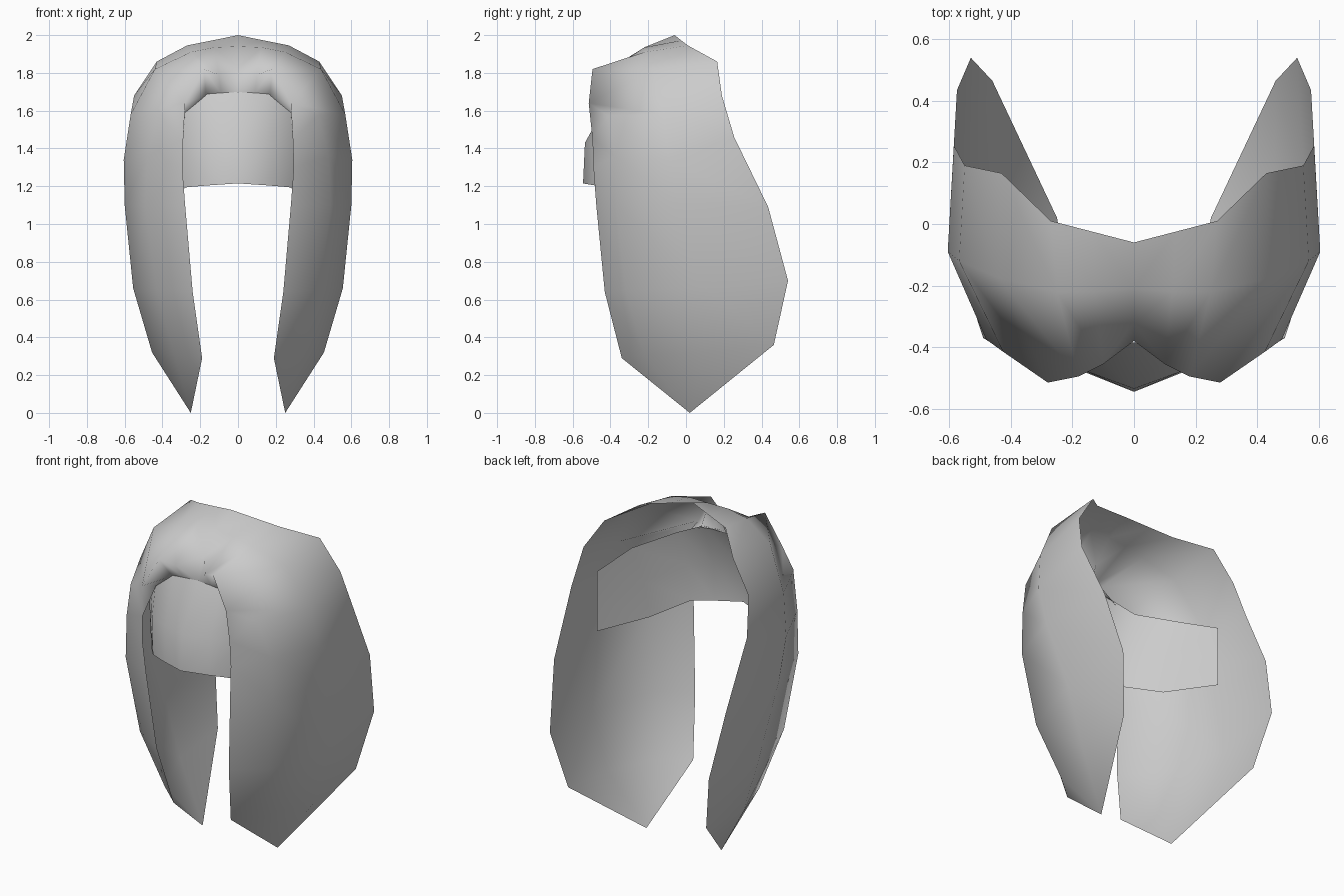
import bpy, math

mat = bpy.data.materials.new("plain grey")
mat.diffuse_color = (0.6, 0.6, 0.6, 1)


def sheet(name, strips, tip=None):
    """Skin a half sheet between point strips, then mirror it over x."""
    n = len(strips[0])
    verts = [p for s in strips for p in s]
    faces = [(i * n + j, i * n + j + 1, (i + 1) * n + j + 1, (i + 1) * n + j)
             for i in range(len(strips) - 1) for j in range(n - 1)]
    if tip:
        verts.append(tip)
        faces += [(i * n + n - 1, len(verts) - 1, (i + 1) * n + n - 1)
                  for i in range(len(strips) - 1)]
    mesh = bpy.data.meshes.new(name)
    mesh.from_pydata(verts, [], faces)
    mesh.materials.append(mat)
    ob = bpy.data.objects.new(name, mesh)
    bpy.context.collection.objects.link(ob)
    bpy.context.view_layer.objects.active = ob
    ob.select_set(True)
    m = ob.modifiers.new("mirror", 'MIRROR')
    m.use_clip = True
    bpy.ops.object.shade_smooth_by_angle(angle=math.radians(150))
    ob.select_set(False)
    return ob


# Long side hair: strips run from the centre parting down to the pointed tip
front_edge = [(0, -.38, 1.69), (.09, -.385, 1.69), (.17, -.385, 1.68), (.28, -.38, 1.59),
              (.29, -.495, 1.45), (.295, -.49, 1.3), (.28, -.475, 1.1), (.24, -.43, .64),
              (.19, -.34, .29)]
front_bulge = [(0, -.32, 1.82), (.1, -.455, 1.79), (.18, -.495, 1.82), (.28, -.515, 1.64),
               (.425, -.415, 1.575), (.48, -.375, 1.36), (.49, -.37, 1.1), (.43, -.32, .65),
               (.335, -.22, .305)]
side_crest = [(0, -.21, 1.94), (.125, -.22, 1.935), (.25, -.22, 1.91), (.44, -.175, 1.82),
              (.568, -.12, 1.58), (.605, -.09, 1.34), (.6, -.03, 1.1), (.555, .1, .66),
              (.455, .1, .32)]
back_edge = [(0, -.06, 2), (.135, -.025, 1.972), (.27, .01, 1.945), (.43, .165, 1.86),
             (.55, .19, 1.68), (.585, .255, 1.46), (.575, .435, 1.09), (.53, .54, .7),
             (.46, .465, .36)]
sheet("side_hair", [front_edge, front_bulge, side_crest, back_edge], (.25, .02, 0))

# Curved fringe tucked behind the side hair
fringe_bottom = [(0, -.545, 1.215), (.15, -.485, 1.205), (.27, -.425, 1.195),
                 (.41, -.24, 1.13), (.565, .04, 1.11)]
fringe_middle = [(0, -.535, 1.43), (.15, -.48, 1.425), (.28, -.42, 1.41),
                 (.435, -.22, 1.35), (.567, .04, 1.29)]
fringe_top = [(0, -.385, 1.7), (.16, -.39, 1.69), (.3, -.35, 1.63),
              (.475, -.16, 1.56), (.565, .04, 1.47)]
sheet("fringe", [fringe_bottom, fringe_middle, fringe_top])
